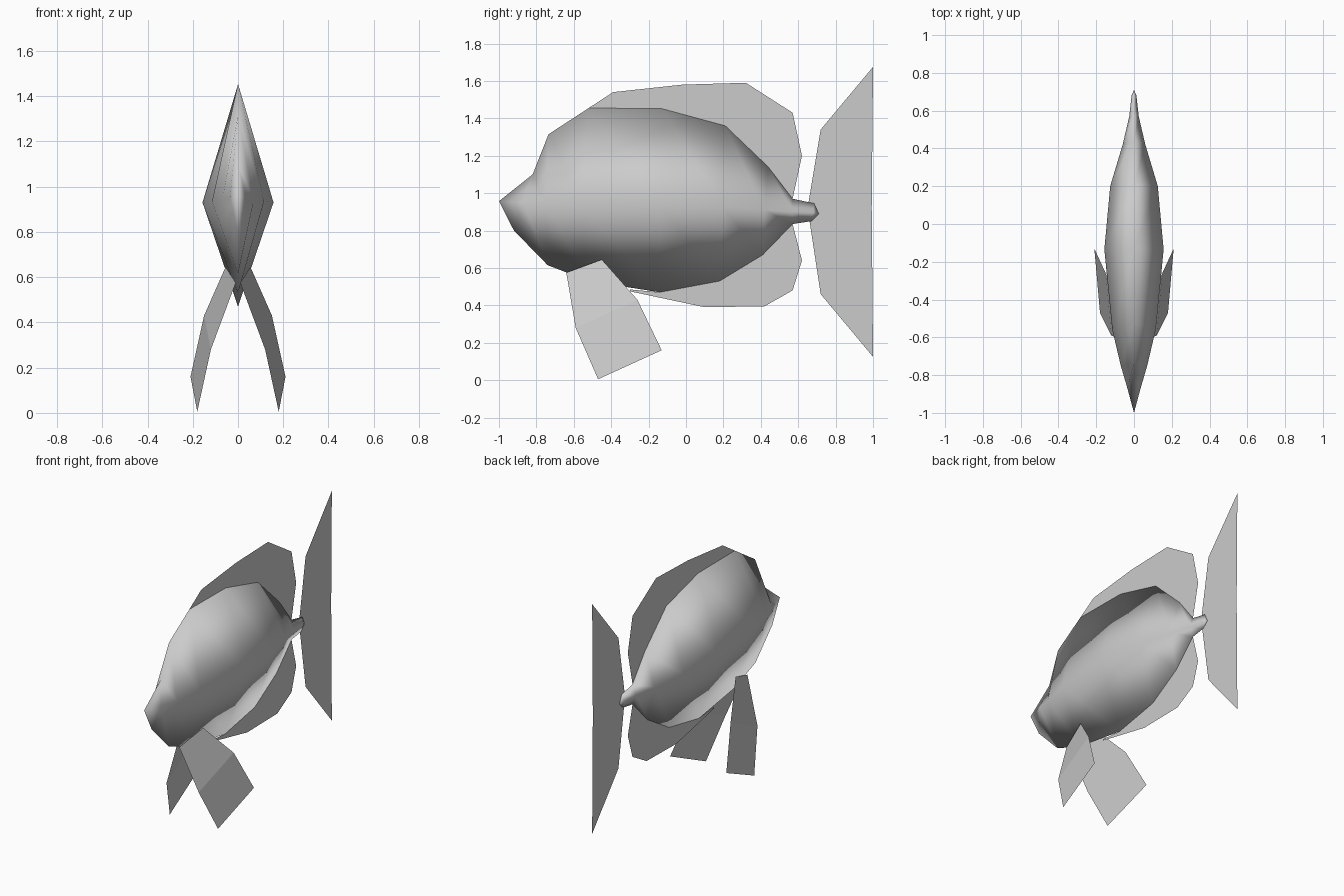
import bpy

if "Cube" in bpy.data.objects:
    bpy.data.objects.remove(bpy.data.objects["Cube"])

grey = bpy.data.materials.new("plain grey")
grey.diffuse_color = (0.6, 0.6, 0.6, 1)
grey.use_nodes = True
grey.node_tree.nodes["Principled BSDF"].inputs["Base Color"].default_value = grey.diffuse_color


def add_mesh(name, verts, faces, smooth=False):
    mesh = bpy.data.meshes.new(name)
    mesh.from_pydata(verts, [], faces)
    mesh.materials.append(grey)
    for p in mesh.polygons:
        p.use_smooth = smooth
    mesh.update()
    ob = bpy.data.objects.new(name, mesh)
    bpy.context.collection.objects.link(ob)
    return ob


def strip(name, inner, outer):
    """Flat fin on the centre plane, between two (y, z) edges."""
    n = len(inner)
    verts = [(0, y, z) for y, z in inner + outer]
    faces = [(i, i + 1, n + i + 1, n + i) for i in range(n - 1)]
    return add_mesh(name, verts, faces)


# Body: diamond rings given as top (y, z), side (half width, y, z), bottom (y, z)
rings = [
    ((-.82, 1.10), (.035, -.87, .95), (-.92, .80)),
    ((-.735, 1.315), (.07, -.75, .94), (-.74, .615)),
    ((-.52, 1.455), (.115, -.56, .935), (-.52, .53)),
    ((-.13, 1.452), (.157, -.135, .93), (-.14, .47)),
    ((.21, 1.36), (.126, .20, .925), (.18, .53)),
    ((.44, 1.14), (.06, .42, .91), (.41, .67)),
    ((.57, .97), (.025, .57, .90), (.57, .835)),
    ((.685, .945), (.013, .68, .895), (.67, .85)),
]
verts = []
for (ty, tz), (w, sy, sz), (by, bz) in rings:
    verts += [(0, ty, tz), (w, sy, sz), (0, by, bz), (-w, sy, sz)]
nose, end = len(verts), len(verts) + 1
verts += [(0, -1, .957), (0, .71, .89)]
faces = []
last = 4 * (len(rings) - 1)
for k in range(4):
    m = (k + 1) % 4
    faces.append((nose, m, k))
    faces.append((end, last + k, last + m))
    for r in range(0, last, 4):
        faces.append((r + k, r + m, r + 4 + m, r + 4 + k))
add_mesh("body", verts, faces, smooth=True)

# Top and bottom fins grow from the body ridges
strip("dorsal_fin",
      [(-.52, 1.455), (-.32, 1.453), (-.13, 1.452), (.21, 1.36), (.44, 1.14), (.57, .97)],
      [(-.52, 1.455), (-.39, 1.54), (-.02, 1.58), (.32, 1.59), (.57, 1.43), (.62, 1.20)])
strip("anal_fin",
      [(-.30, .485), (-.14, .47), (.18, .53), (.41, .67), (.57, .835)],
      [(-.30, .475), (.10, .39), (.42, .395), (.57, .48), (.62, .64)])

# Tail fin, standing just behind the body
strip("tail_fin",
      [(.72, 1.34), (.65, .92), (.72, .46)],
      [(1, 1.675), (.993, .92), (1, .125)])

# Paired side fins, bent along their middle
for side, label in ((1, "right"), (-1, "left")):
    pts = [(.01, -.64, .575), (.055, -.45, .645), (.15, -.26, .43),
           (.12, -.59, .28), (.21, -.13, .16), (.18, -.47, .005)]
    add_mesh(label + "_pectoral_fin", [(side * x, y, z) for x, y, z in pts],
             [(0, 1, 2, 3), (3, 2, 4, 5)])
